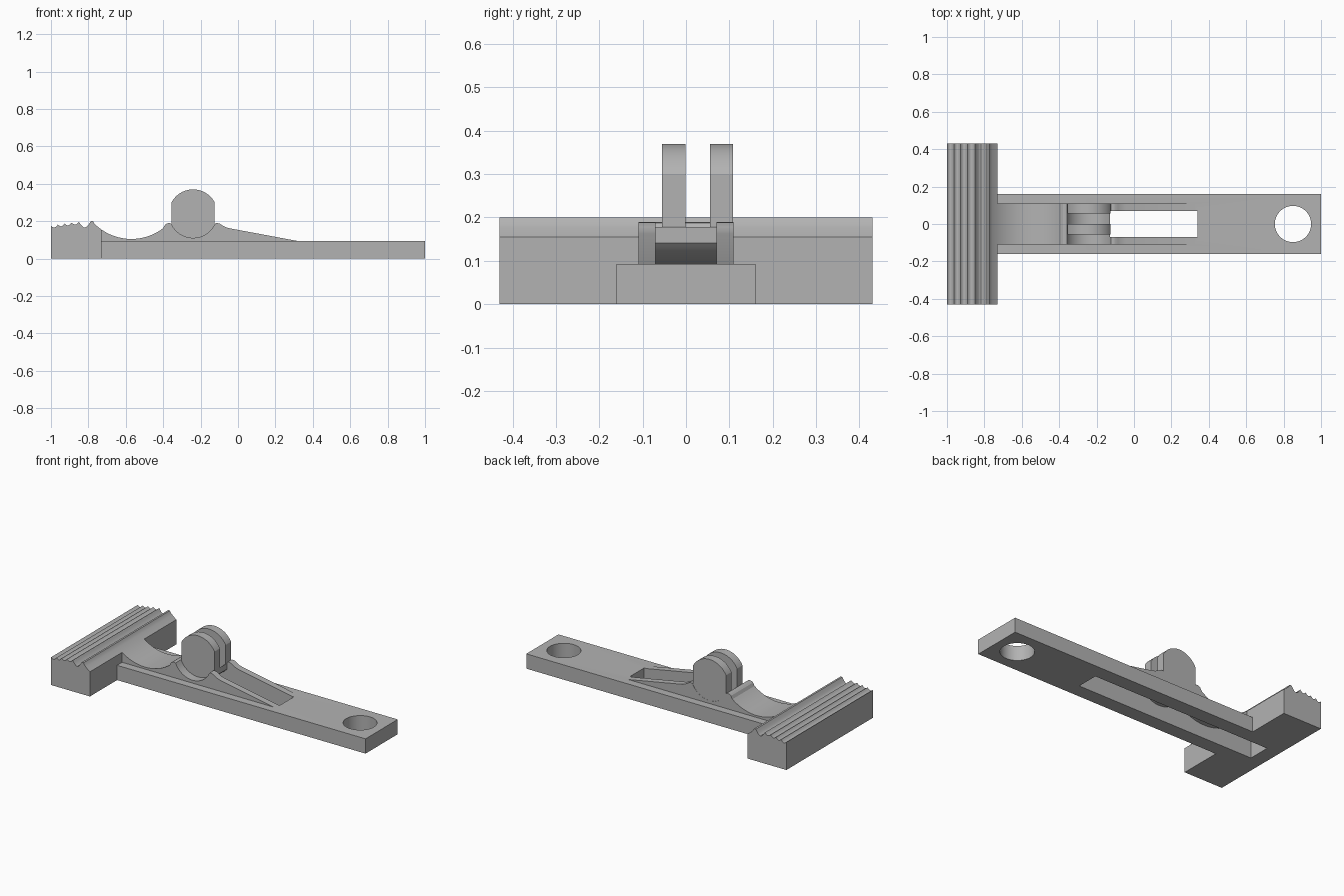
import bpy, bmesh, math

if "Cube" in bpy.data.objects:
    bpy.data.objects.remove(bpy.data.objects["Cube"])

grey = bpy.data.materials.new("plain_grey")
grey.diffuse_color = (0.45, 0.45, 0.45, 1)
grey.use_nodes = True
grey.node_tree.nodes["Principled BSDF"].inputs["Base Color"].default_value = grey.diffuse_color


def prism(name, pts, y0, y1):
    """Extrude an xz outline between two y positions."""
    bm = bmesh.new()
    face = bm.faces.new([bm.verts.new((x, y0, z)) for x, z in pts])
    ext = bmesh.ops.extrude_face_region(bm, geom=[face])
    verts = [v for v in ext["geom"] if isinstance(v, bmesh.types.BMVert)]
    bmesh.ops.translate(bm, verts=verts, vec=(0, y1 - y0, 0))
    bmesh.ops.recalc_face_normals(bm, faces=bm.faces)
    me = bpy.data.meshes.new(name)
    bm.to_mesh(me)
    bm.free()
    ob = bpy.data.objects.new(name, me)
    bpy.context.collection.objects.link(ob)
    me.materials.append(grey)
    return ob


def boolean(target, tool, op):
    bpy.context.view_layer.objects.active = target
    m = target.modifiers.new(op.lower(), 'BOOLEAN')
    m.operation, m.solver, m.object = op, 'EXACT', tool
    bpy.ops.object.modifier_apply(modifier=m.name)
    bpy.data.objects.remove(tool)


def smooth(ob):
    bpy.ops.object.select_all(action='DESELECT')
    ob.select_set(True)
    bpy.context.view_layer.objects.active = ob
    bpy.ops.object.shade_smooth_by_angle(angle=math.radians(25))


def span(a, b, n):
    return [a + (b - a) * i / n for i in range(n + 1)]


def dip(x, cx, cz, r):
    """Height of the lower half of a circle at x."""
    return cz - math.sqrt(max(r * r - (x - cx) ** 2, 0))


VALLEY = (-0.57, 0.385, 0.28)      # finger valley
VALLEY_UNDER = (-0.57, 0.385, 0.30)
WX, WZ, WR = -0.24, 0.24, 0.13     # disc centre and radius

# Wide head with scalloped ridges on top
head = [(-1, 0), (-1, 0.175)]
cusps = [(-1, 0.175), (-0.963, 0.182), (-0.927, 0.187), (-0.89, 0.192), (-0.85, 0.196), (-0.787, 0.2)]
depths = [0.012, 0.012, 0.012, 0.012, 0.032]
for (xa, za), (xb, zb), d in zip(cusps, cusps[1:], depths):
    for t in span(0, 1, 8)[1:]:
        head.append((xa + (xb - xa) * t, za + (zb - za) * t - d * math.sin(math.pi * t)))
head.append((-0.775, 0.2))
head += [(x, dip(x, *VALLEY)) for x in span(-0.768, -0.73, 4)]
head.append((-0.73, 0))
body = prism("lever_body", head, -0.43, 0.43)

# Flat bar
bar = prism("bar", [(-0.76, 0), (1, 0), (1, 0.093), (-0.76, 0.093)], -0.16, 0.16)

# Raised spine: valley, crest, disc seat, crest and long ramp
spine = [(0.36, 0.04), (-0.75, 0.04), (-0.75, 0.12)]
spine += [(x, dip(x, *VALLEY)) for x in span(-0.73, -0.40, 22)]
spine += [(-0.39, 0.181), (-0.38, 0.188), (-0.368, 0.19)]
spine += [(x, dip(x, WX, WZ, 0.129)) for x in span(-0.358, -0.122, 24)]
spine += [(-0.112, 0.19), (-0.10, 0.188), (-0.085, 0.178), (-0.065, 0.168), (-0.045, 0.162),
          (0.33, 0.092), (0.36, 0.085)]
spine = prism("spine", spine, -0.11, 0.11)

boolean(body, bar, 'UNION')
boolean(body, spine, 'UNION')

# Slot: open under the ramp, leaving a thin curved shell beneath valley and seat
slot = [(-0.91, -0.05), (0.34, -0.05), (0.34, 0.4), (-0.127, 0.4)]
slot += [(x, min(dip(x, WX, WZ, 0.15), dip(x, *VALLEY_UNDER))) for x in span(-0.127, -0.36, 26)]
slot += [(x, dip(x, *VALLEY_UNDER)) for x in span(-0.37, -0.73, 22)]
slot += [(-0.91, 0.131)]
boolean(body, prism("slot_cutter", slot, -0.07, 0.07), 'DIFFERENCE')

# Round hole at the far end
bpy.ops.mesh.primitive_cylinder_add(vertices=64, radius=0.097, depth=0.5, location=(0.85, 0, 0))
boolean(body, bpy.context.object, 'DIFFERENCE')
smooth(body)

# Two discs with flattened ends
a = math.acos(0.115 / WR)
outline = [(WX + WR * math.cos(t), WZ + WR * math.sin(t))
           for t in span(a, math.pi - a, 32) + span(math.pi + a, 2 * math.pi - a, 32)]
for name, y in (("disc_front", -0.055), ("disc_back", 0.055)):
    smooth(prism(name, outline, y, y + 0.054))
